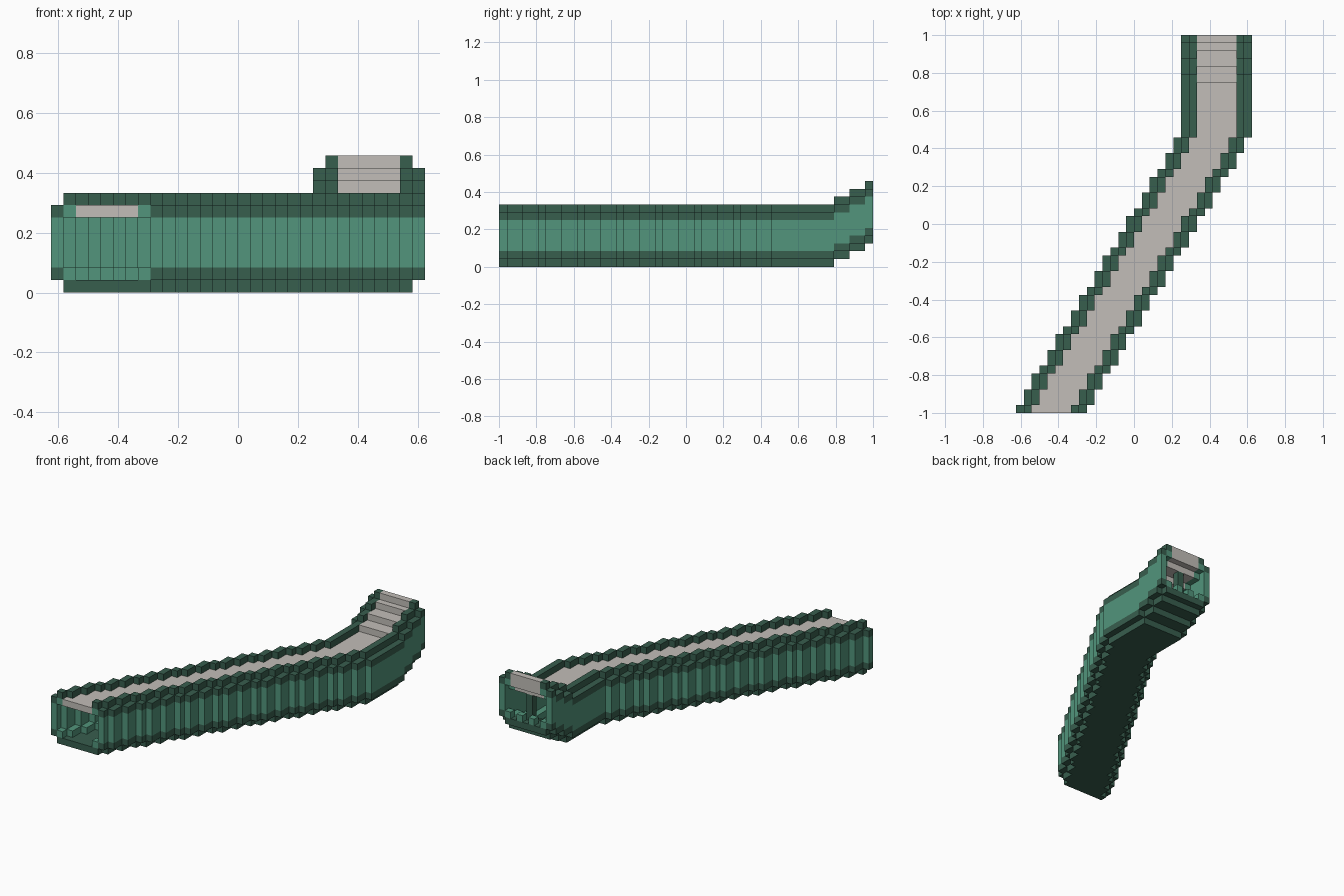
import bpy, bmesh
from mathutils import Vector

if "Cube" in bpy.data.objects:
    bpy.data.objects.remove(bpy.data.objects["Cube"], do_unlink=True)

LENGTH, WIDTH = 48, 9          # slices along y, columns across one slice
UNIT = 2 / LENGTH
ORIGIN = Vector((-15, -24, 0))


def make_material(name, rgb):
    mat = bpy.data.materials.new(name)
    mat.use_nodes = True
    color = (*rgb, 1)
    mat.diffuse_color = color
    mat.node_tree.nodes["Principled BSDF"].inputs["Base Color"].default_value = color
    return mat


dark = make_material("dark green", (0.039, 0.112, 0.076))
green = make_material("mid green", (0.084, 0.30, 0.20))
grey = make_material("warm grey", (0.54, 0.515, 0.48))


def shift(j):
    """Sideways stagger of the slanted run, then a straight end."""
    return min(21, 3 * (j // 5) + (j % 5 + 1) // 2)


def rise(j):
    """Steps climbed by the shell at the back end."""
    return sum(j >= step for step in (43, 45, 47))


def roof_row(j):
    return 6 + sum(j >= step for step in (42, 44, 46, 47))


def strips(columns, rows):
    """Cells of mirrored wall strips that follow the tunnel path."""
    both = {m for c in columns for m in (c, WIDTH - 1 - c)}
    return {(shift(j) + c, j, r + rise(j))
            for j in range(LENGTH) for c in both for r in rows}


# Cells for every part of the tunnel
last = LENGTH - 1
parts = {
    "side_walls": (green, strips([0], range(2, 6))),
    "inner_corners": (green, strips([1], [1, 6])),
    "lower_trim": (dark, strips([0], [1])),
    "upper_trim": (dark, strips([0], [6])),
    "top_rails": (dark, strips([1], [7])),
    "floor": (dark, {(shift(j) + c, j, r)
                     for j in range(LENGTH) for c in range(1, 8)
                     for r in range(rise(j), rise(min(j + 1, last)) + 1)}),
    "roof": (grey, {(shift(j) + c, j, r)
                    for j in range(LENGTH) for c in range(2, 7)
                    for r in range(roof_row(max(j - 1, 0)), roof_row(j) + 1)}),
    "back_sill_blocks": (green, {(shift(last) + c, last, rise(last) + 1)
                                 for c in (3, 5)}),
    "back_center_post": (dark, {(shift(last) + 4, last - 1, r)
                                for r in range(rise(last), 9)}),
}

# Joined inner corner cells belong to one part only
claimed = set()
for name, (mat, cells) in parts.items():
    cells -= claimed
    claimed |= cells


def build_part(name, mat, cells):
    """Mesh the outer faces of a set of unit blocks."""
    bm = bmesh.new()
    for cell in sorted(cells):
        for axis in range(3):
            for side in (0, 1):
                neighbour = list(cell)
                neighbour[axis] += 2 * side - 1
                if tuple(neighbour) in claimed:
                    continue
                base = Vector(cell) + ORIGIN
                base[axis] += side
                u, v = Vector(), Vector()
                u[(axis + 1) % 3] = 1
                v[(axis + 2) % 3] = 1
                ring = [base, base + u, base + u + v, base + v]
                if not side:
                    ring.reverse()
                bm.faces.new([bm.verts.new(p * UNIT) for p in ring])
    bmesh.ops.remove_doubles(bm, verts=bm.verts[:], dist=UNIT / 100)
    mesh = bpy.data.meshes.new(name)
    bm.to_mesh(mesh)
    bm.free()
    mesh.materials.append(mat)
    obj = bpy.data.objects.new(name, mesh)
    bpy.context.collection.objects.link(obj)


for name, (mat, cells) in parts.items():
    build_part(name, mat, cells)
